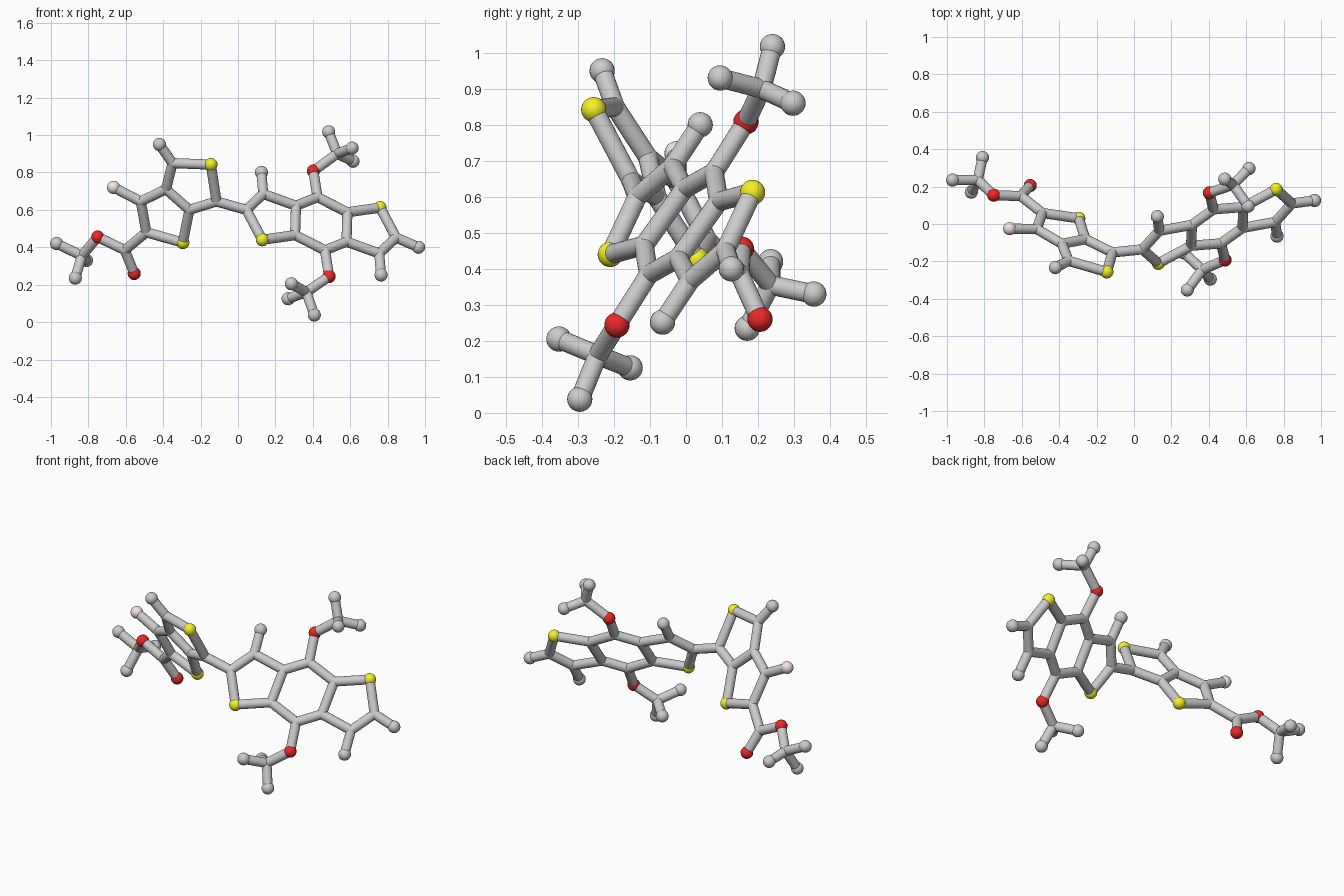
import bpy, bmesh
from mathutils import Vector, Matrix

if "Cube" in bpy.data.objects:
    bpy.data.objects.remove(bpy.data.objects["Cube"])

ATOM_R, BOND_R, JOINT_R = 0.035, 0.027, 0.028


def material(name, rgb):
    m = bpy.data.materials.new(name)
    m.diffuse_color = (*rgb, 1)
    m.use_nodes = True
    m.node_tree.nodes["Principled BSDF"].inputs["Base Color"].default_value = m.diffuse_color
    return m


YELLOW = material("sulfur_yellow", (0.9, 0.88, 0.02))
RED = material("oxygen_red", (0.85, 0.02, 0.02))
PINK = material("fluorine_pink", (0.9, 0.78, 0.81))


def finish(bm, name, mat=None):
    me = bpy.data.meshes.new(name)
    bm.to_mesh(me)
    bm.free()
    me.shade_smooth()
    ob = bpy.data.objects.new(name, me)
    bpy.context.collection.objects.link(ob)
    if mat:
        me.materials.append(mat)
    bpy.context.view_layer.objects.active = ob
    ob.select_set(True)
    bpy.ops.object.shade_smooth_by_angle()
    ob.select_set(False)
    return ob


def add_ball(bm, p, r):
    bmesh.ops.create_uvsphere(bm, u_segments=24, v_segments=14, radius=r,
                              matrix=Matrix.Translation(p))


def add_rod(bm, a, b):
    d = b - a
    m = Matrix.Translation((a + b) / 2) @ d.to_track_quat('Z', 'Y').to_matrix().to_4x4()
    bmesh.ops.create_cone(bm, cap_ends=True, segments=20, radius1=BOND_R,
                          radius2=BOND_R, depth=d.length, matrix=m)


atoms = {}


def on_plane(points, a, b, c):
    # flat ring systems: y follows from x and z
    for k, (x, z) in points.items():
        atoms[k] = Vector((x, a * x + b * z + c, z))


# Small fused ring pair on the left, with its ester carbon
on_plane({"Ha": (-.42, .95), "a1": (-.35, .85), "Sa": (-.145, .842), "a2": (-.115, .645),
          "a3": (-.26, .60), "a4": (-.385, .71), "a5": (-.52, .645), "F": (-.665, .72),
          "a6": (-.49, .48), "Sb": (-.295, .425), "a7": (-.605, .385),
          "Oa": (-.555, .26), "Ob": (-.75, .455)}, -.31, -.575, .183)

# Three-ring core on the right: half of it, the rest by point symmetry
half = {"b1": (.045, .60), "b2": (.135, .685), "Hb": (.125, .80), "Sc": (.13, .44),
        "b3": (.31, .622), "b4": (.305, .465), "b5": (.425, .668), "Oc": (.403, .808)}
other = {k + "'": (.89 - x, 1.052 - z) for k, (x, z) in half.items()}
on_plane({**half, **other, "Hc": (.965, .40)}, .436, .70, -.575)

# Branched three-armed end groups
branches = {"t": [(-.835, .235, .355), (-.97, .235, .42), (-.81, .355, .33), (-.87, .17, .235)],
            "u": [(.53, .21, .90), (.485, .24, 1.017), (.61, .095, .93), (.615, .297, .86)],
            "v": [(.365, -.245, .16), (.408, -.295, .038), (.268, -.155, .125), (.285, -.353, .205)]}
for g, pts in branches.items():
    for i, p in enumerate(pts):
        atoms[f"{g}{i}"] = Vector(p)

# Rods, given as chains of joints
parts = {
    "left_ring_rods": ["Ha a1 Sa a2 a3 a4 a1", "a4 a5 F", "a5 a6 Sb a3", "a6 a7 Oa", "a7 Ob t0"],
    "linking_rod": ["a2 b1"],
    "core_ring_rods": ["b1 b2 b3 b4 Sc b1", "b2 Hb", "b1' b2' b3' b4' Sc' b1'", "b2' Hb'",
                       "b3 b5 b4' ", "b3' b5' b4", "b5 Oc u0", "b5' Oc' v0", "b1' Hc"],
}
for g in branches:
    parts[f"branch_rods_{g}"] = [f"{g}0 {g}{i}" for i in (1, 2, 3)]
for name, chains in parts.items():
    bm = bmesh.new()
    for chain in chains:
        k = chain.split()
        for p, q in zip(k, k[1:]):
            add_rod(bm, atoms[p], atoms[q])
    finish(bm, name)

# Balls: coloured atoms, grey rod ends, small fillers at grey joints
coloured = {"S": ("sulfur_ball", YELLOW), "O": ("oxygen_ball", RED), "F": ("fluorine_ball", PINK)}
joints = bmesh.new()
for k, p in atoms.items():
    if k[0] in coloured or k[0] == "H" or (k[0] in branches and k[1] != "0"):
        name, mat = coloured.get(k[0], ("end_ball", None))
        bm = bmesh.new()
        add_ball(bm, p, ATOM_R)
        finish(bm, name, mat)
    else:
        add_ball(joints, p, JOINT_R)
finish(joints, "joint_balls")
